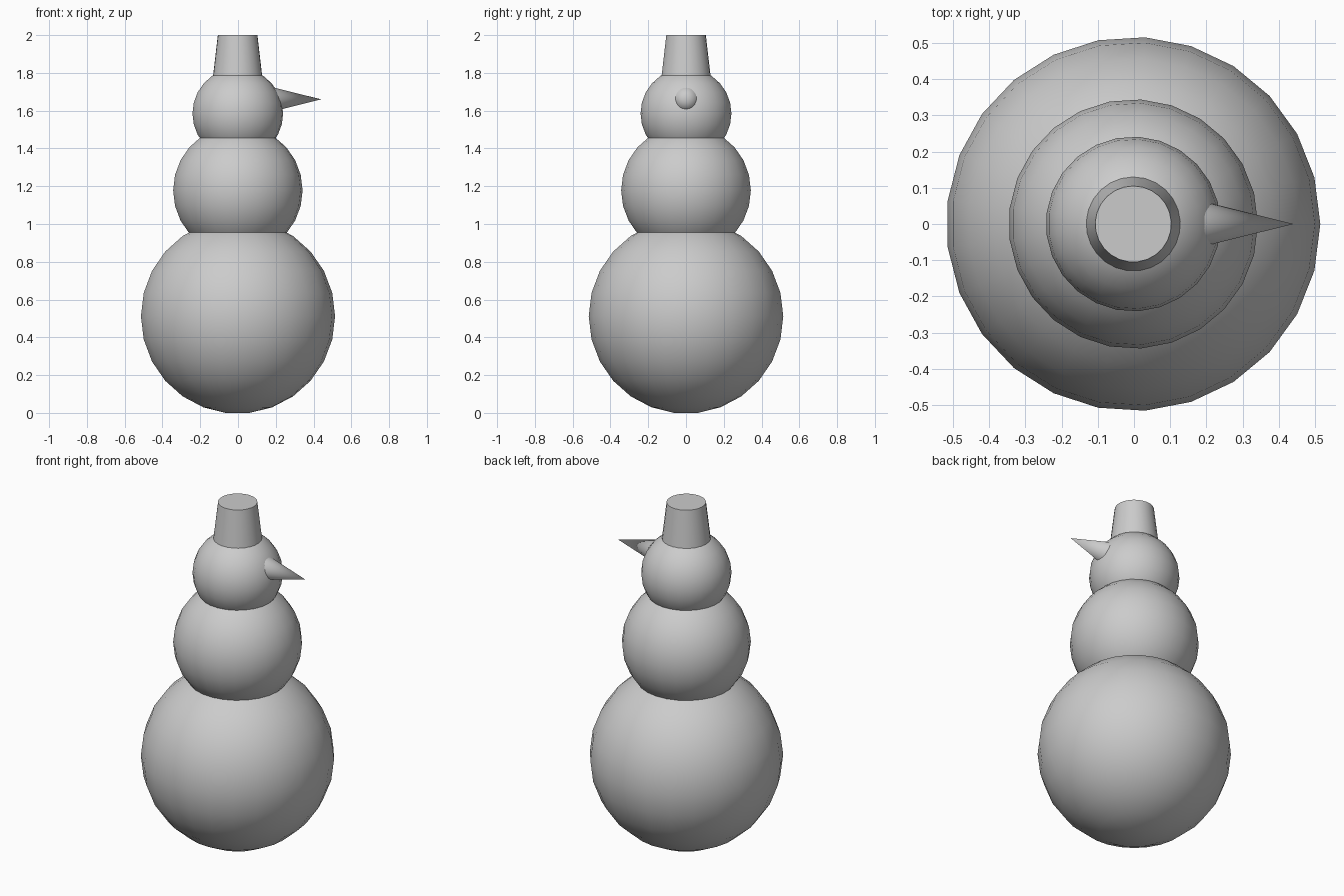
import bpy
import bmesh
from math import sin, cos, pi, radians
from mathutils import Matrix

cube = bpy.data.objects.get("Cube")
if cube:
    bpy.data.objects.remove(cube, do_unlink=True)

SIDES = 25
RINGS = 13
CENTRE_X = -0.002

grey = bpy.data.materials.new("plain grey")
grey.use_nodes = True
colour = (0.6, 0.6, 0.6, 1)
grey.diffuse_color = colour
grey.node_tree.nodes["Principled BSDF"].inputs["Base Color"].default_value = colour


def finish(name, bm):
    """Turn a bmesh into a smooth-shaded object with sharp rims."""
    bmesh.ops.recalc_face_normals(bm, faces=bm.faces)
    mesh = bpy.data.meshes.new(name)
    bm.to_mesh(mesh)
    bm.free()
    mesh.materials.append(grey)
    obj = bpy.data.objects.new(name, mesh)
    bpy.context.collection.objects.link(obj)
    bpy.ops.object.select_all(action='DESELECT')
    obj.select_set(True)
    bpy.context.view_layer.objects.active = obj
    bpy.ops.object.shade_smooth_by_angle(angle=radians(35))
    return obj


def ball(name, radius, z):
    """Ball of stacked rings, closed by a small flat cap at each pole."""
    bm = bmesh.new()
    rings = []
    for i in range(RINGS):
        phi = pi * (i + 0.5) / RINGS
        rings.append([bm.verts.new((CENTRE_X + radius * sin(phi) * cos(2 * pi * j / SIDES),
                                    radius * sin(phi) * sin(2 * pi * j / SIDES),
                                    z + radius * cos(phi))) for j in range(SIDES)])
    for upper, lower in zip(rings, rings[1:]):
        for j in range(SIDES):
            k = (j + 1) % SIDES
            bm.faces.new((upper[j], lower[j], lower[k], upper[k]))
    bm.faces.new(rings[0])
    bm.faces.new(rings[-1])
    return finish(name, bm)


def cone(name, base_radius, end_radius, length, matrix):
    """Capped cone starting at the matrix origin, pointing along its z axis."""
    bm = bmesh.new()
    bmesh.ops.create_cone(bm, cap_ends=True, segments=SIDES, radius1=base_radius,
                          radius2=end_radius, depth=length,
                          matrix=matrix @ Matrix.Translation((0, 0, length / 2)))
    bmesh.ops.remove_doubles(bm, verts=bm.verts, dist=0.0001)
    return finish(name, bm)


# Stacked body
ball("lower_body", 0.516, 0.512)
ball("upper_body", 0.344, 1.178)
ball("head", 0.241, 1.585)

# Tapered hat sunk into the head
cone("hat", 0.133, 0.105, 0.24, Matrix.Translation((CENTRE_X, 0, 1.76)))

# Pointed nose towards +x
cone("nose", 0.085, 0, 0.34,
     Matrix.Translation((0.1, 0, 1.66)) @ Matrix.Rotation(pi / 2, 4, 'Y'))
